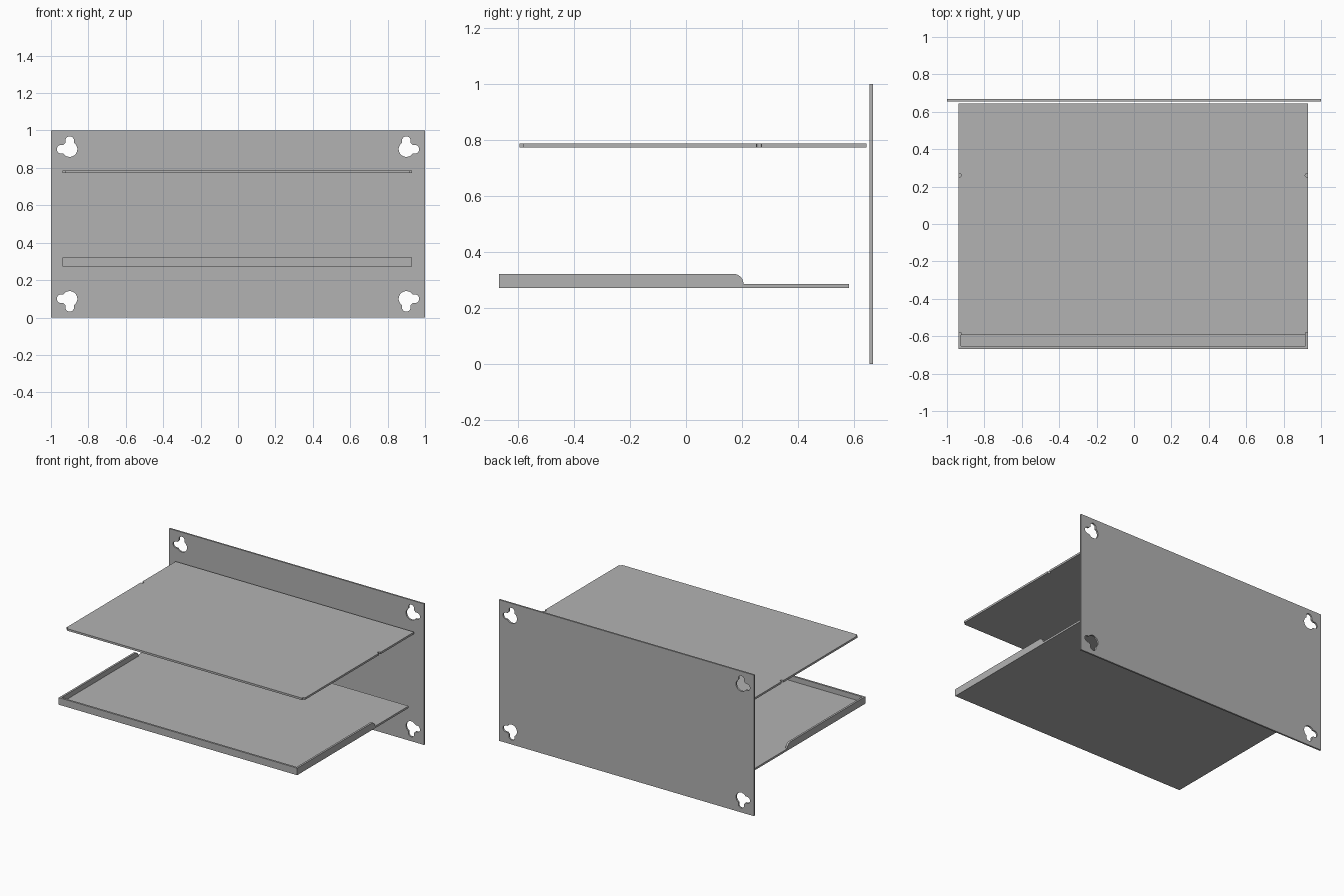
import bpy
from math import sin, cos, pi, asin
from mathutils import Matrix, Vector

if "Cube" in bpy.data.objects:
    bpy.data.objects.remove(bpy.data.objects["Cube"])

metal = bpy.data.materials.new("plain_grey")
metal.use_nodes = True
grey = (0.448, 0.448, 0.448, 1)
metal.diffuse_color = grey
metal.node_tree.nodes["Principled BSDF"].inputs["Base Color"].default_value = grey

# Drawing planes: local x, y and thickness direction as world axes
X, Y, Z = Vector((1, 0, 0)), Vector((0, 1, 0)), Vector((0, 0, 1))
FLAT, UPRIGHT, SIDE = (X, Y, Z), (X, Z, -Y), (Y, Z, X)


def plate(name, loops, thickness, plane, centre):
    """Filled outline (first loop) with holes (other loops), given a thickness."""
    curve = bpy.data.curves.new(name, "CURVE")
    curve.dimensions = "2D"
    curve.fill_mode = "BOTH"
    curve.extrude = thickness / 2
    for loop in loops:
        spline = curve.splines.new("POLY")
        spline.points.add(len(loop) - 1)
        for point, (a, b) in zip(spline.points, loop):
            point.co = (a, b, 0, 1)
        spline.use_cyclic_u = True
    temp = bpy.data.objects.new(name, curve)
    mesh = bpy.data.meshes.new_from_object(temp)
    bpy.data.objects.remove(temp)
    mesh.transform(Matrix.Translation(centre) @ Matrix(plane).transposed().to_4x4())
    mesh.materials.clear()
    mesh.materials.append(metal)
    mesh.shade_flat()
    obj = bpy.data.objects.new(name, mesh)
    bpy.context.collection.objects.link(obj)
    return obj


def rect(a0, a1, b0, b1):
    return [(a0, b0), (a1, b0), (a1, b1), (a0, b1)]


def arc(a, b, r, start, end, steps=10):
    return [(a + r * cos(start + (end - start) * i / steps),
             b + r * sin(start + (end - start) * i / steps)) for i in range(steps + 1)]


def keyhole(sx, sz):
    """Round hole with one slot pointing sideways and one pointing up or down."""
    r, w, reach = 0.041, 0.023, 0.046
    t = asin(w / r)
    pts = (arc(reach, 0, w, -pi / 2, pi / 2) + arc(0, 0, r, t, pi / 2 - t, 4)
           + arc(0, reach, w, 0, pi) + arc(0, 0, r, pi / 2 + t, 2 * pi - t, 24))
    return [(sx * (0.9 + a), 0.5 + sz * (0.4 + b)) for a, b in pts]


# Upright back panel with four keyholes
holes = [keyhole(sx, sz) for sx in (-1, 1) for sz in (-1, 1)]
plate("back_panel", [rect(-1, 1, 0, 1)] + holes, 0.012, UPRIGHT, (0, 0.661, 0))

# Upper shelf: square front corner notches and a small round notch in each side
half, mid, notch = 0.935, -0.004, 0.014
front, back, ny = -0.594, 0.643, 0.26
right_edge = ([(half - notch, front), (half - notch, front + notch), (half, front + notch)]
              + [(half, ny - 0.009)] + arc(half - 0.007, ny, 0.009, -pi / 2, -3 * pi / 2, 8)
              + [(half, ny + 0.009), (half, back)])
left_edge = [(-a, b) for a, b in reversed(right_edge)]
plate("upper_shelf", [right_edge + left_edge], 0.014, FLAT, (mid, 0, 0.78))

# Lower tray: floor, front lip and two side lips with a rounded rear end
floor_top, rim, tray_front, lip_end = 0.286, 0.322, -0.667, 0.205
plate("tray_floor", [rect(-half, half, tray_front, 0.582)], 0.014, FLAT,
      (mid, 0, floor_top - 0.007))
plate("tray_front_lip", [rect(-half + notch, half - notch, floor_top, rim)], notch,
      UPRIGHT, (mid, tray_front + notch / 2, 0))
radius = rim - floor_top
side = ([(tray_front, rim), (tray_front, floor_top), (lip_end, floor_top)]
        + arc(lip_end - radius, floor_top, radius, 0, pi / 2)[1:])
for label, s in (("left", 1), ("right", -1)):
    plate("tray_" + label + "_lip", [side], notch, SIDE,
          (mid + s * (half - notch / 2), 0, 0))
